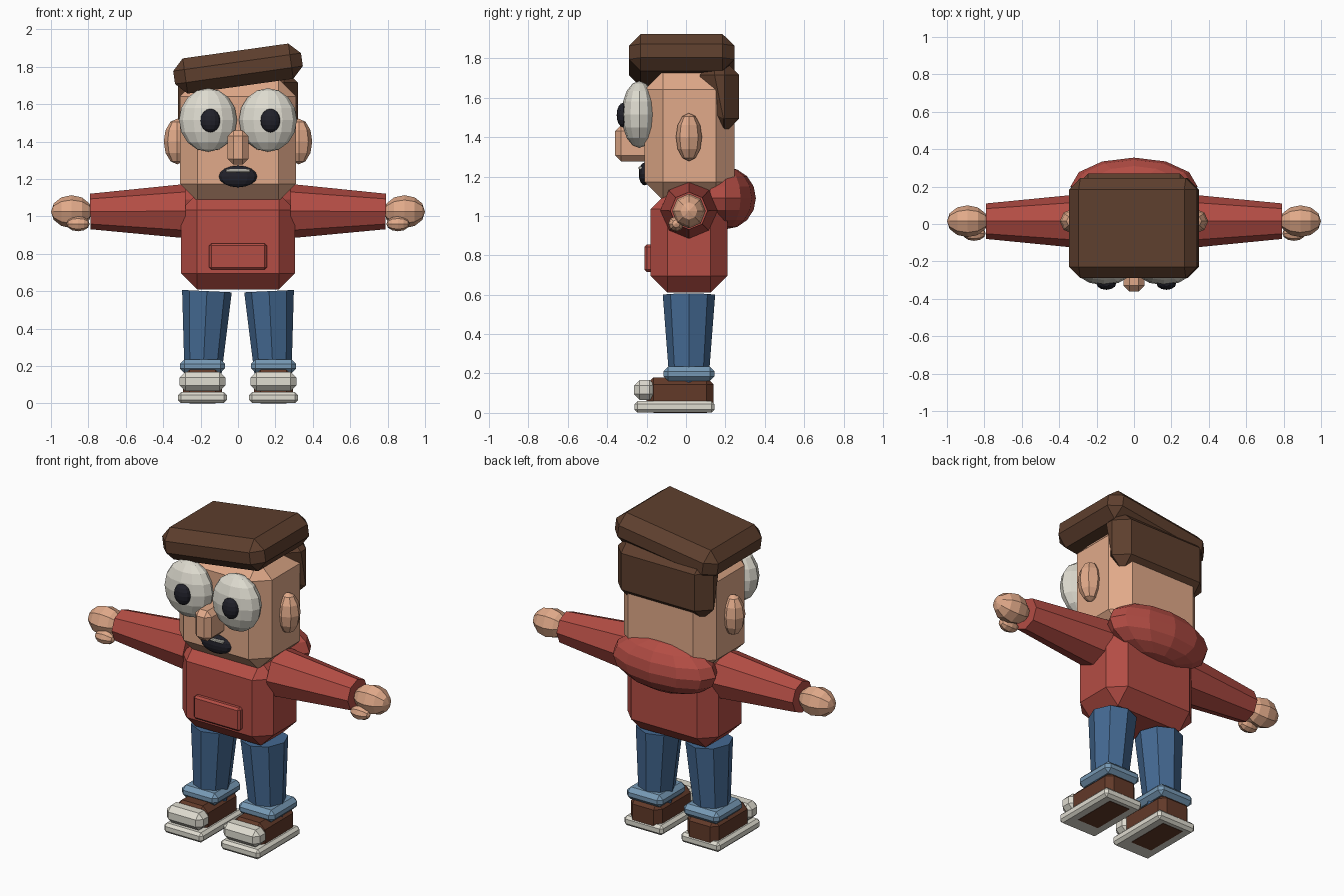
import bpy, bmesh
from math import pi
from mathutils import Matrix, Vector

if "Cube" in bpy.data.objects:
    bpy.data.objects.remove(bpy.data.objects["Cube"])


def material(name, srgb):
    col = tuple((c / 255) ** 2.2 for c in srgb) + (1,)
    m = bpy.data.materials.new(name)
    m.use_nodes = True
    m.diffuse_color = col
    m.node_tree.nodes["Principled BSDF"].inputs["Base Color"].default_value = col
    return m


SKIN = material("skin", (224, 168, 136))
RED = material("red_cloth", (178, 78, 70))
JEANS = material("denim", (70, 105, 145))
CUFF = material("light_denim", (118, 152, 180))
HAIR = material("hair_brown", (94, 65, 49))
SHOE = material("shoe_brown", (98, 60, 45))
WHITE = material("off_white", (222, 219, 207))
DARK = material("near_black", (38, 38, 46))


def finish(name, bm, mat):
    bmesh.ops.recalc_face_normals(bm, faces=bm.faces)
    me = bpy.data.meshes.new(name)
    bm.to_mesh(me)
    bm.free()
    me.materials.append(mat)
    ob = bpy.data.objects.new(name, me)
    bpy.context.collection.objects.link(ob)
    return ob


def box(name, mat, lo, hi, bevel, tilt=0):
    """Chamfered box between two corners, optionally tilted about y."""
    lo, hi = Vector(lo), Vector(hi)
    bm = bmesh.new()
    bmesh.ops.create_cube(bm, size=1)
    bmesh.ops.scale(bm, vec=hi - lo, verts=bm.verts)
    bmesh.ops.bevel(bm, geom=bm.edges[:], offset=bevel, segments=1, affect='EDGES')
    bmesh.ops.rotate(bm, matrix=Matrix.Rotation(tilt, 3, 'Y'), verts=bm.verts)
    bmesh.ops.translate(bm, vec=(lo + hi) / 2, verts=bm.verts)
    return finish(name, bm, mat)


def ball(name, mat, centre, radii, seg=12, rings=8, axis=None):
    """Faceted ellipsoid; axis 'Y' lays its poles along x."""
    bm = bmesh.new()
    bmesh.ops.create_uvsphere(bm, u_segments=seg, v_segments=rings, radius=1)
    if axis:
        bmesh.ops.rotate(bm, matrix=Matrix.Rotation(pi / 2, 3, axis), verts=bm.verts)
    bmesh.ops.scale(bm, vec=radii, verts=bm.verts)
    bmesh.ops.translate(bm, vec=centre, verts=bm.verts)
    return finish(name, bm, mat)


def limb(name, mat, start, end, r1, r2):
    """Eight-sided tapered tube from start to end."""
    start, end = Vector(start), Vector(end)
    d = end - start
    bm = bmesh.new()
    bmesh.ops.create_cone(bm, cap_ends=True, segments=8, radius1=r1, radius2=r2, depth=d.length)
    rot = Vector((0, 0, 1)).rotation_difference(d).to_matrix()
    bmesh.ops.rotate(bm, matrix=rot, verts=bm.verts)
    bmesh.ops.translate(bm, vec=(start + end) / 2, verts=bm.verts)
    return finish(name, bm, mat)


# Torso, pocket and hood
box("torso", RED, (-.305, -.18, .61), (.305, .21, 1.12), .085)
box("pocket", RED, (-.155, -.21, .715), (.155, -.16, .855), .012)
ball("hood", RED, (0, .2, 1.09), (.34, .155, .158))

# Head and hair
box("head", SKIN, (-.31, -.21, 1.08), (.31, .245, 1.735), .093)
box("hair_top", HAIR, (-.345, -.29, 1.695), (.345, .245, 1.885), .06, tilt=-.14)
back = box("hair_back", HAIR, (-.32, .07, 1.42), (.32, .27, 1.79), .075)
for v in back.data.vertices:  # lower front edge sweeps up toward the ears
    if v.co.z < 1.55 and v.co.y < .16:
        if v.co.y < .1:
            v.co.z += .055
        else:
            v.co.y += .045

# Nose and mouth
box("nose", SKIN, (-.055, -.36, 1.277), (.055, -.18, 1.46), .03)
ball("mouth", DARK, (0, -.21, 1.213), (.102, .03, .058))
box("teeth", WHITE, (-.065, -.24, 1.235), (.065, -.21, 1.252), .004)

# Paired parts
for side, s in (("left", 1), ("right", -1)):
    ball(side + "_eye", WHITE, (s * .16, -.237, 1.515), (.155, .09, .17))
    ball(side + "_pupil", DARK, (.173 if s > 0 else -.148, -.318, 1.512), (.053, .034, .063))
    ball(side + "_ear", SKIN, (s * .325, .015, 1.4), (.072, .066, .122), 8, 6)

    limb(side + "_sleeve", RED, (s * .28, .015, 1.028), (s * .79, .015, 1.026), .145, .095)
    ball(side + "_hand", SKIN, (s * .89, .015, 1.025), (.11, .085, .088), 8, 6, 'Y')
    ball(side + "_thumb", SKIN, (s * .855, -.05, .96), (.062, .04, .04), 8, 6, 'Y')

    limb(side + "_leg", JEANS, (s * .188, .015, .145), (s * .166, .015, .6), .098, .133)
    x = s * .19
    box(side + "_cuff", CUFF, (x - .12, -.115, .162), (x + .12, .145, .235), .024)
    box(side + "_shoe", SHOE, (x - .105, -.2, 0), (x + .105, .14, .18), .035)
    box(side + "_toe_cap", WHITE, (x - .122, -.265, .065), (x + .122, -.155, .168), .03)
    box(side + "_sole", WHITE, (x - .13, -.262, .001), (x + .13, .145, .06), .016)
